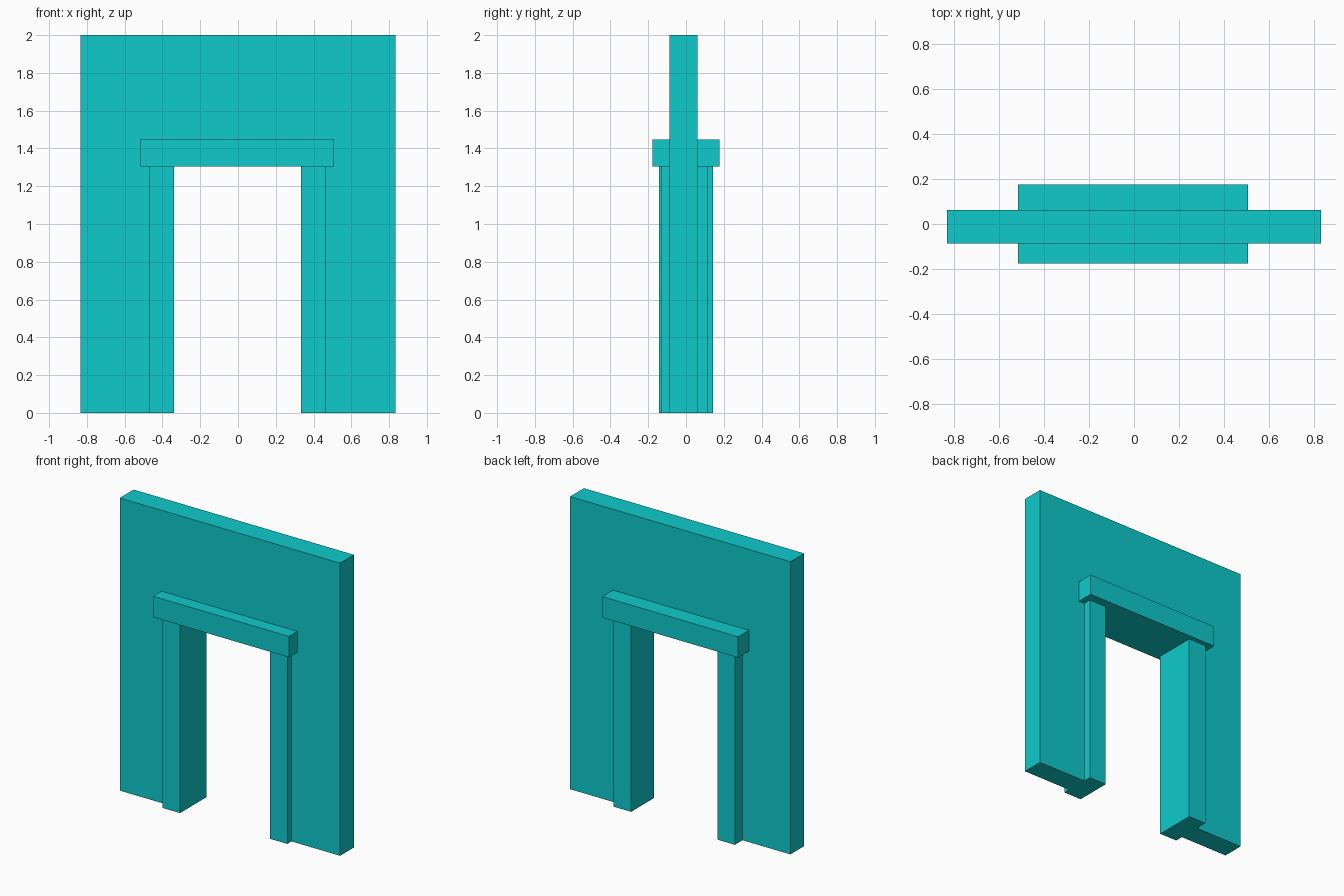
import bpy
import bmesh
from mathutils import Vector

old = bpy.data.objects.get("Cube")
if old:
    bpy.data.objects.remove(old, do_unlink=True)

# Single flat turquoise
turquoise = bpy.data.materials.new("turquoise")
turquoise.use_nodes = True
colour = (0.0045, 0.59, 0.60, 1.0)
turquoise.diffuse_color = colour
turquoise.node_tree.nodes["Principled BSDF"].inputs["Base Color"].default_value = colour


def add_object(name, bm):
    bmesh.ops.recalc_face_normals(bm, faces=bm.faces)
    mesh = bpy.data.meshes.new(name)
    bm.to_mesh(mesh)
    bm.free()
    mesh.materials.append(turquoise)
    obj = bpy.data.objects.new(name, mesh)
    bpy.context.collection.objects.link(obj)
    return obj


def extruded_profile(name, outline, y0, y1):
    """Extrude an (x, z) outline from y0 to y1."""
    bm = bmesh.new()
    face = bm.faces.new([bm.verts.new((x, y0, z)) for x, z in outline])
    result = bmesh.ops.extrude_face_region(bm, geom=[face])
    moved = [v for v in result["geom"] if isinstance(v, bmesh.types.BMVert)]
    bmesh.ops.translate(bm, verts=moved, vec=Vector((0, y1 - y0, 0)))
    return add_object(name, bm)


def box(name, x, y, z):
    outline = [(x[0], z[0]), (x[1], z[0]), (x[1], z[1]), (x[0], z[1])]
    return extruded_profile(name, outline, *y)


HALF_WIDTH, HEIGHT = 0.833, 2.0
LINTEL_BOTTOM, LINTEL_TOP = 1.304, 1.447
RIGHT_JAMB = (-0.471, -0.338)
LEFT_JAMB = (0.333, 0.465)

# Wall with a doorway cut up from the floor
extruded_profile("wall", [
    (-HALF_WIDTH, 0), (RIGHT_JAMB[0], 0),
    (RIGHT_JAMB[0], LINTEL_BOTTOM), (LEFT_JAMB[1], LINTEL_BOTTOM),
    (LEFT_JAMB[1], 0), (HALF_WIDTH, 0),
    (HALF_WIDTH, HEIGHT), (-HALF_WIDTH, HEIGHT)], -0.087, 0.062)

# Door jambs, the right one slightly deeper
box("right_jamb", RIGHT_JAMB, (-0.143, 0.144), (0, LINTEL_BOTTOM))
box("left_jamb", LEFT_JAMB, (-0.132, 0.117), (0, LINTEL_BOTTOM))

# Lintel beam through the wall
box("lintel", (-0.518, 0.509), (-0.177, 0.177), (LINTEL_BOTTOM, LINTEL_TOP))
